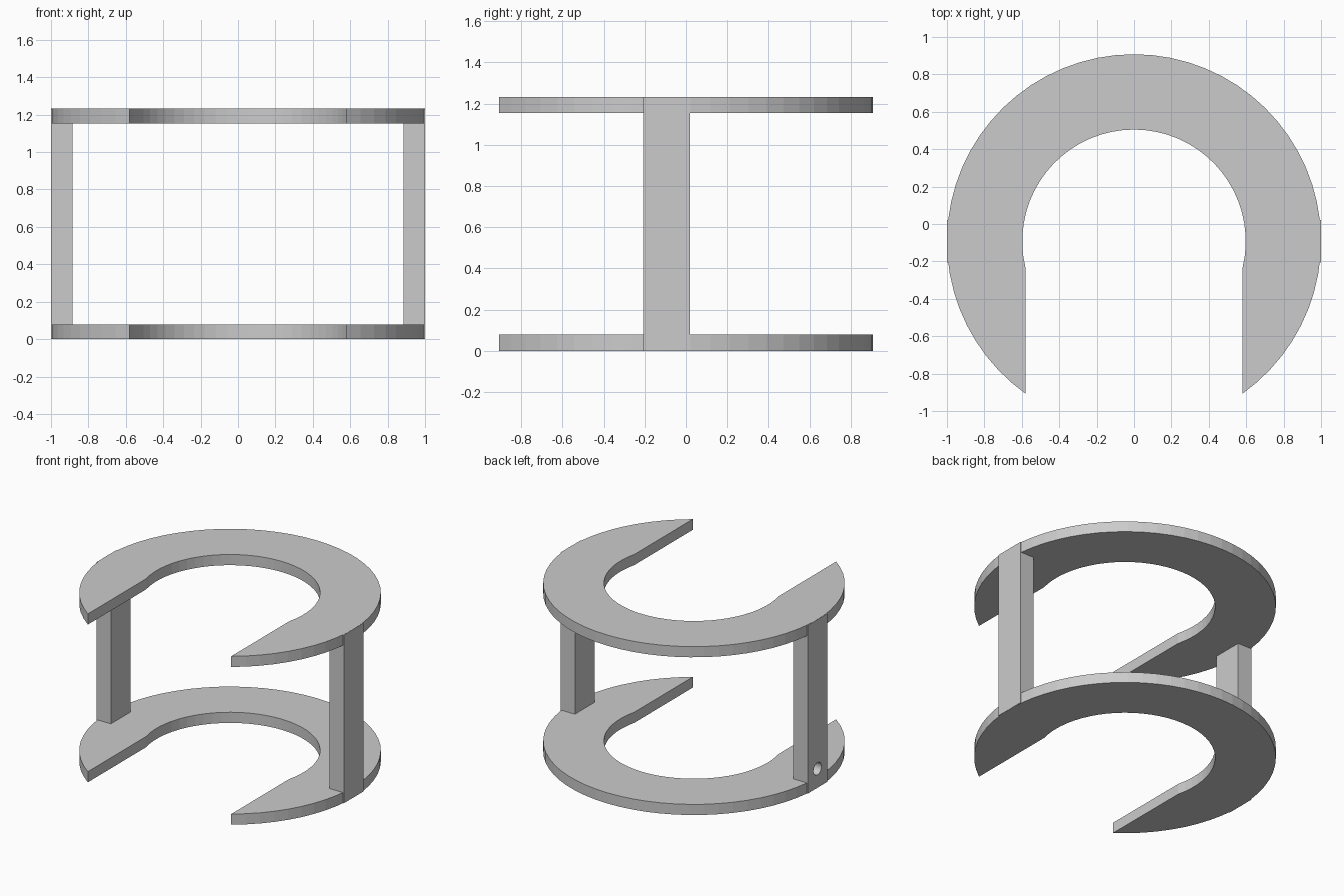
import bpy, bmesh, math

if "Cube" in bpy.data.objects:
    bpy.data.objects.remove(bpy.data.objects["Cube"])

H, T = 1.232, 0.078          # overall height, plate thickness
CY, R, RI, SLOT = -0.0925, 1.0, 0.5975, 0.58


def arc(radius, n):
    """Points from the right slot edge, over the back, to the left slot edge."""
    a = -math.acos(SLOT / radius)
    b = math.pi - a
    return [(radius * math.cos(a + (b - a) * i / n),
             CY + radius * math.sin(a + (b - a) * i / n)) for i in range(n + 1)]


def finish(name, bm):
    bmesh.ops.recalc_face_normals(bm, faces=bm.faces)
    me = bpy.data.meshes.new(name)
    bm.to_mesh(me)
    bm.free()
    ob = bpy.data.objects.new(name, me)
    bpy.context.collection.objects.link(ob)
    return ob


def plate(name, z):
    bm = bmesh.new()
    outline = arc(R, 52) + arc(RI, 36)[::-1]
    face = bm.faces.new([bm.verts.new((x, y, z)) for x, y in outline])
    ext = bmesh.ops.extrude_face_region(bm, geom=[face])
    top = [v for v in ext["geom"] if isinstance(v, bmesh.types.BMVert)]
    bmesh.ops.translate(bm, verts=top, vec=(0, 0, T))
    return finish(name, bm)


def post(name, side):
    bm = bmesh.new()
    bmesh.ops.create_cube(bm, size=1)
    bmesh.ops.scale(bm, verts=bm.verts, vec=(0.115, 0.226, H - 0.002))
    bmesh.ops.translate(bm, verts=bm.verts, vec=(side * 0.9425, CY, H / 2))
    return finish(name, bm)


# Two open ring plates
plate("lower_plate", 0)
plate("upper_plate", H - T)

# Side posts
post("right_post", 1)
left = post("left_post", -1)

# Blind hole in the outer face of the left post
bpy.ops.mesh.primitive_cylinder_add(vertices=32, radius=0.045, depth=0.16,
                                    location=(-1.0, CY, 0.14),
                                    rotation=(0, math.pi / 2, 0))
cutter = bpy.context.object
cutter.name = "hole_cutter"
cutter.hide_render = True
cutter.hide_viewport = False
cutter.display_type = 'WIRE'
mod = left.modifiers.new("hole", 'BOOLEAN')
mod.operation = 'DIFFERENCE'
mod.object = cutter
mod.solver = 'EXACT'

# Bake the cut and drop the helper
bpy.ops.object.select_all(action='DESELECT')
bpy.context.view_layer.objects.active = left
left.select_set(True)
bpy.ops.object.modifier_apply(modifier="hole")
bpy.data.objects.remove(cutter)
